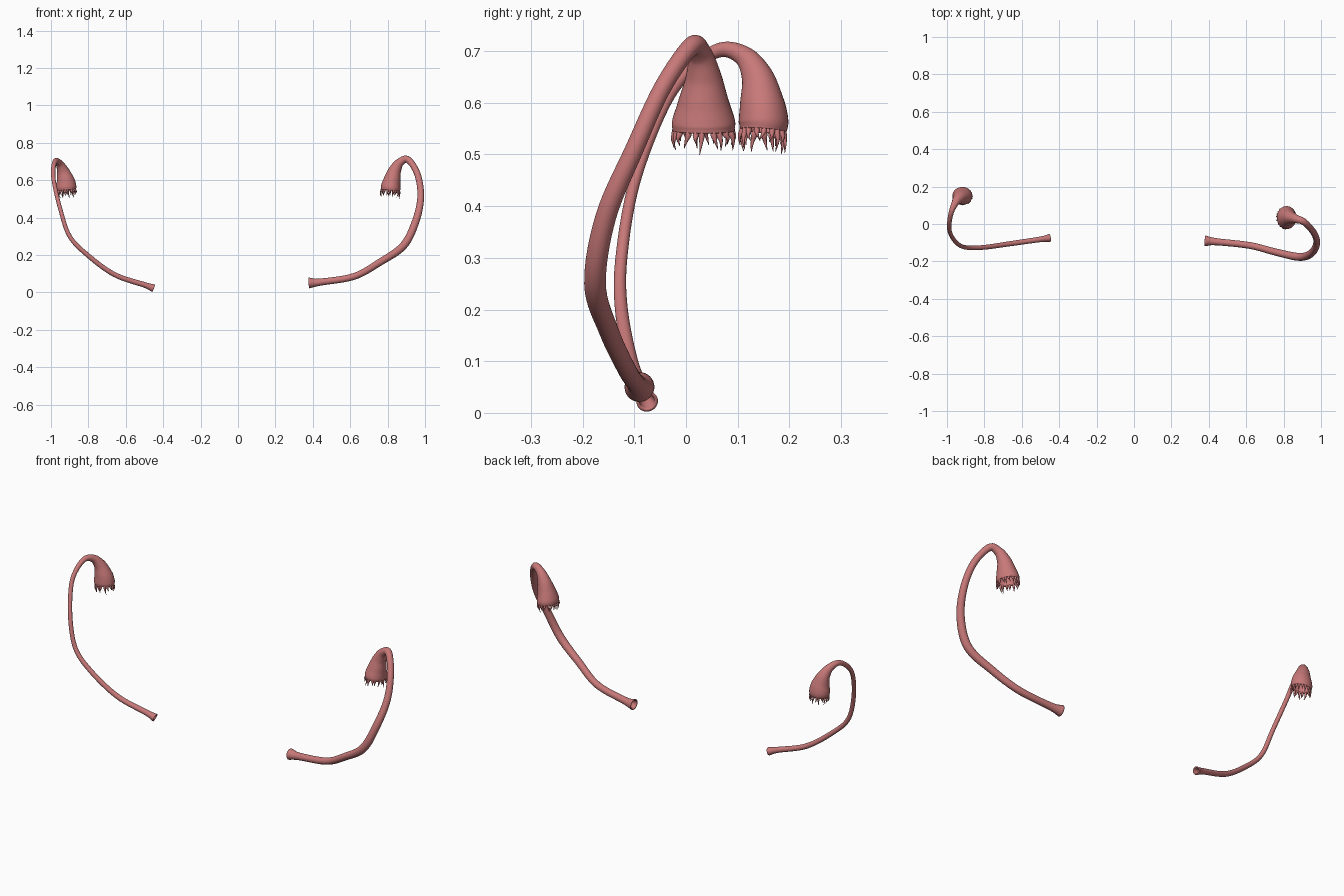
import bpy, math, random
from mathutils import Vector

random.seed(4)
if "Cube" in bpy.data.objects:
    bpy.data.objects.remove(bpy.data.objects["Cube"])

flesh = bpy.data.materials.new("flesh_pink")
flesh.use_nodes = True
flesh.diffuse_color = (0.58, 0.19, 0.19, 1)
flesh.node_tree.nodes["Principled BSDF"].inputs["Base Color"].default_value = (0.58, 0.19, 0.19, 1)


def smooth_path(points, steps):
    """Catmull-Rom through (x, y, z, radius) points."""
    p = [Vector(q) for q in points]
    p = [2 * p[0] - p[1]] + p + [2 * p[-1] - p[-2]]
    out = []
    for a, b, c, d in zip(p, p[1:], p[2:], p[3:]):
        for i in range(steps):
            t = i / steps
            out.append(0.5 * (2 * b + (c - a) * t + (2 * a - 5 * b + 4 * c - d) * t**2
                              + (3 * b - a - 3 * c + d) * t**3))
    return out + [p[-2]]


def sweep(path, sides, x_scale=1.0, wide=1.0):
    """Rings along a path; wide sections are stretched in x by x_scale."""
    centres = [q.to_3d() for q in path]
    rings, normal, old = [], None, None
    for i, q in enumerate(path):
        tangent = (centres[min(i + 1, len(path) - 1)] - centres[max(i - 1, 0)]).normalized()
        if normal is None:
            normal = tangent.orthogonal().normalized()
        else:
            normal = old.rotation_difference(tangent) @ normal
        side, old = tangent.cross(normal), tangent
        blend = min(max((q[3] / wide - 0.5) * 2, 0), 1)
        ring = []
        for k in range(sides):
            a = math.tau * k / sides
            offset = (normal * math.cos(a) + side * math.sin(a)) * q[3]
            offset.x *= 1 + (x_scale - 1) * blend
            ring.append(centres[i] + offset)
        rings.append(ring)
    return rings, old


def add_rings(verts, faces, rings, capped=False):
    n, base = len(rings[0]), len(verts)
    for ring in rings:
        verts.extend(ring)
    for r in range(len(rings) - 1):
        for k in range(n):
            a, b = base + r * n + k, base + r * n + (k + 1) % n
            faces.append((a, b, b + n, a + n))
    if capped:
        faces.append(tuple(range(base + n - 1, base - 1, -1)))
        faces.append(tuple(range(len(verts) - n, len(verts))))


def make_object(name, verts, faces):
    mesh = bpy.data.meshes.new(name)
    mesh.from_pydata(verts, [], faces)
    mesh.materials.append(flesh)
    obj = bpy.data.objects.new(name, mesh)
    bpy.context.collection.objects.link(obj)
    mesh.shade_smooth()
    return obj


def build_duct(name, points, x_scale, teeth):
    # Hollow duct swelling into an open bell
    path = smooth_path(points, 8)
    rings, down = sweep(path, 32, x_scale, path[-1][3])
    verts, faces = [], []
    add_rings(verts, faces, rings)
    duct = make_object(name + "_duct", verts, faces)
    wall = duct.modifiers.new("wall", 'SOLIDIFY')
    wall.thickness, wall.offset = 0.006, -1

    # Fringe of tapering fingers around the bell's rim
    centre, rim = path[-1].to_3d(), rings[-1]
    verts, faces = [], []
    for i in range(teeth):
        pos = (i + random.uniform(-0.25, 0.25)) / teeth * len(rim)
        k = math.floor(pos)
        root = rim[k % len(rim)].lerp(rim[(k + 1) % len(rim)], pos - k)
        out = (root - centre).normalized()
        along = down.cross(out)
        root = root - out * 0.004
        length = random.uniform(0.022, 0.042)
        lean, curl = random.uniform(-0.008, 0.008), random.uniform(-0.004, 0.007)
        spine = [root - down * 0.006,
                 root + down * 0.004,
                 root + down * length * 0.5 + out * 0.004 + along * lean * 0.3,
                 root + down * length + out * curl + along * lean]
        radii = (0.004, 0.006, 0.0032, 0.0006)
        finger = smooth_path([(*p, r) for p, r in zip(spine, radii)], 3)
        add_rings(verts, faces, sweep(finger, 8)[0], True)
    make_object(name + "_fringe", verts, faces)


# Each point is x, y, z, radius, from the open inner end to the bell's rim
left_points = [
    (0.38, -0.09, 0.05, 0.029), (0.44, -0.095, 0.055, 0.019), (0.62, -0.115, 0.085, 0.018),
    (0.757, -0.15, 0.16, 0.019), (0.885, -0.176, 0.25, 0.021), (0.95, -0.155, 0.38, 0.02),
    (0.977, -0.10, 0.51, 0.018), (0.96, -0.045, 0.63, 0.017), (0.91, 0.01, 0.709, 0.018),
    (0.866, 0.027, 0.695, 0.023), (0.838, 0.034, 0.65, 0.035), (0.824, 0.034, 0.60, 0.05),
    (0.817, 0.034, 0.565, 0.061), (0.815, 0.034, 0.546, 0.060)]
right_points = [
    (-0.452, -0.075, 0.022, 0.021), (-0.50, -0.082, 0.04, 0.015), (-0.66, -0.105, 0.095, 0.0135),
    (-0.805, -0.125, 0.20, 0.0125), (-0.90, -0.125, 0.30, 0.0115), (-0.95, -0.10, 0.445, 0.011),
    (-0.984, -0.045, 0.59, 0.011), (-0.987, 0.005, 0.662, 0.012), (-0.976, 0.065, 0.702, 0.014),
    (-0.956, 0.112, 0.69, 0.02), (-0.936, 0.138, 0.65, 0.031), (-0.922, 0.147, 0.60, 0.043),
    (-0.918, 0.15, 0.565, 0.048), (-0.916, 0.149, 0.546, 0.045)]
build_duct("left", left_points, 0.86, 20)
build_duct("right", right_points, 1.12, 18)
